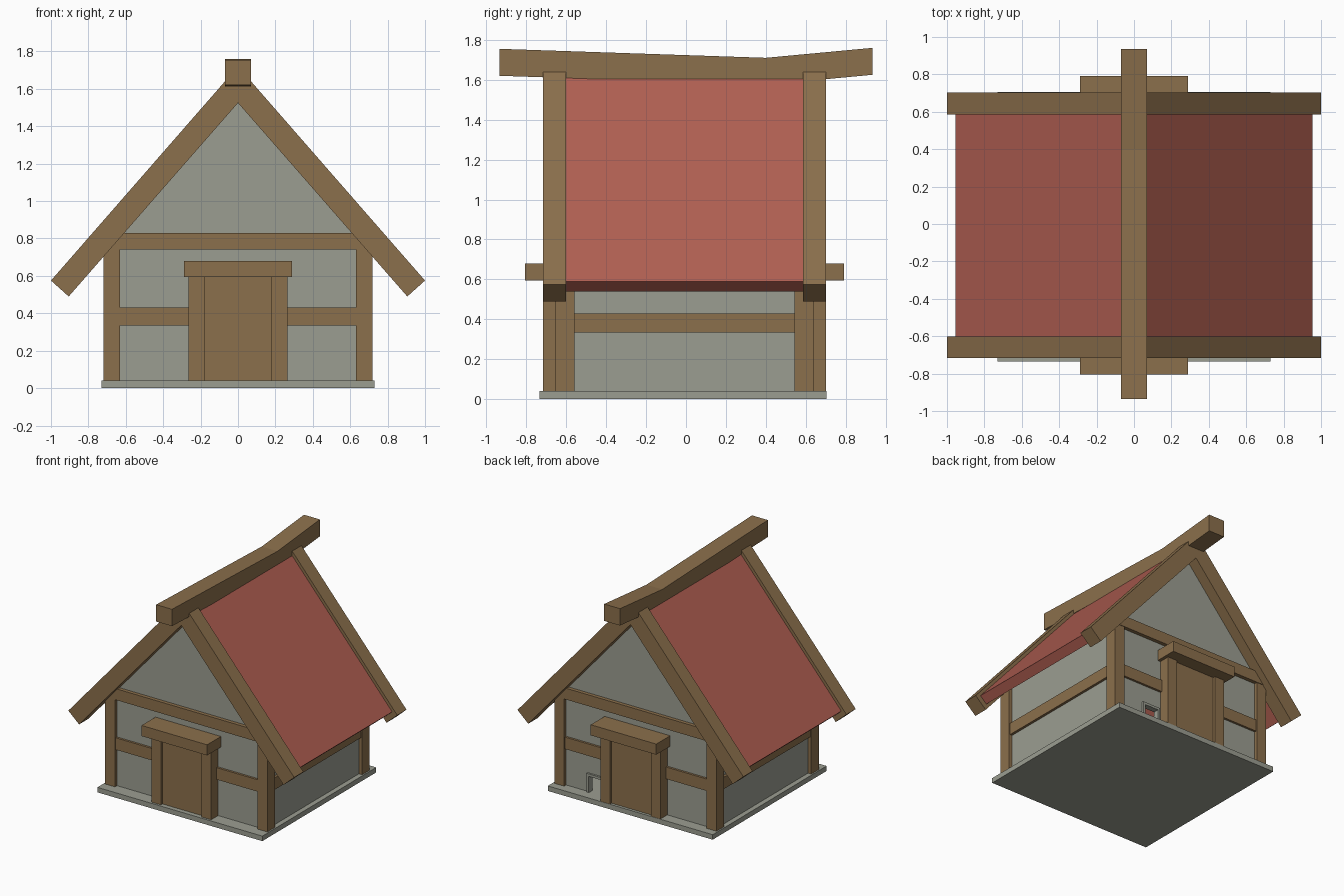
import bpy
import bmesh

if "Cube" in bpy.data.objects:
    bpy.data.objects.remove(bpy.data.objects["Cube"], do_unlink=True)


def make_material(name, color):
    mat = bpy.data.materials.new(name)
    mat.use_nodes = True
    mat.diffuse_color = color
    mat.node_tree.nodes["Principled BSDF"].inputs["Base Color"].default_value = color
    return mat


WOOD = make_material("brown wood", (0.26, 0.16, 0.072, 1))
STONE = make_material("grey plaster", (0.33, 0.34, 0.285, 1))
RED = make_material("red roofing", (0.44, 0.115, 0.085, 1))


def prism(name, mat, outline, start, end, axis="y"):
    """Extrude an outline along y (outline is x, z) or x (outline is y, z)."""
    bm = bmesh.new()

    def ring(d):
        return [bm.verts.new((a, d, b) if axis == "y" else (d, a, b)) for a, b in outline]

    near, far = ring(start), ring(end)
    bm.faces.new(near)
    bm.faces.new(far[::-1])
    count = len(outline)
    for i in range(count):
        j = (i + 1) % count
        bm.faces.new((near[j], near[i], far[i], far[j]))
    bmesh.ops.recalc_face_normals(bm, faces=bm.faces)
    mesh = bpy.data.meshes.new(name)
    bm.to_mesh(mesh)
    bm.free()
    mesh.materials.append(mat)
    obj = bpy.data.objects.new(name, mesh)
    bpy.context.collection.objects.link(obj)
    return obj


def box(name, mat, x, y, z):
    outline = [(x[0], z[0]), (x[1], z[0]), (x[1], z[1]), (x[0], z[1])]
    return prism(name, mat, outline, *y)


def flip(span, side):
    return tuple(sorted(v * side for v in span))


FLOOR = 0.04
MID = (0.335, 0.43)

# Foundation slab
box("foundation", STONE, (-0.73, 0.73), (-0.735, 0.705), (0, FLOOR))

# Gable walls; the back one has a small square opening at floor level
gable = [(0.69, FLOOR), (0.69, 0.75), (0, 1.55), (-0.69, 0.75), (-0.69, FLOOR)]
opening = [(0.30, FLOOR), (0.30, 0.17), (0.42, 0.17), (0.42, FLOOR)]
prism("front_wall", STONE, gable, -0.63, -0.60)
prism("back_wall", STONE, gable + opening, 0.585, 0.615)
for name, x, z in (("left", (0.42, 0.44), (FLOOR, 0.19)),
                   ("right", (0.28, 0.30), (FLOOR, 0.19)),
                   ("top", (0.30, 0.42), (0.17, 0.19))):
    box("opening_frame_" + name, STONE, x, (0.60, 0.63), z)

# Side walls, side beams, roof slopes
for side, label in ((1, "left"), (-1, "right")):
    box(label + "_wall", STONE, flip((0.66, 0.69), side), (-0.61, 0.595), (FLOOR, 0.75))
    box(label + "_beam", WOOD, flip((0.67, 0.71), side), (-0.56, 0.55), MID)
    slope = [(0, 1.683), (0.955, 0.59), (0.898, 0.54), (0, 1.567)]
    prism(label + "_roof", RED, [(x * side, z) for x, z in slope], -0.61, 0.595)

# Timber frame, doors and rafters at both ends: d is the distance from the middle
MIDDLE = -0.0075
for end, label in ((-1, "front"), (1, "back")):
    def depth(near, far):
        return tuple(sorted((MIDDLE + end * near, MIDDLE + end * far)))

    box(label + "_door", WOOD, (-0.20, 0.20), depth(0.61, 0.69), (FLOOR, 0.60))
    box(label + "_lintel", WOOD, (-0.29, 0.29), depth(0.61, 0.798), (0.595, 0.68))
    box(label + "_gable_beam", WOOD, (-0.70, 0.70), depth(0.60, 0.652), (0.74, 0.83))
    for side, hand in ((1, "left"), (-1, "right")):
        part = label + "_" + hand
        box(part + "_post", WOOD, flip((0.63, 0.718), side), depth(0.55, 0.648), (FLOOR, 0.745))
        box(part + "_door_post", WOOD, flip((0.18, 0.265), side), depth(0.61, 0.71), (FLOOR, 0.595))
        box(part + "_mid_beam", WOOD, flip((0.25, 0.64), side), depth(0.61, 0.64), MID)
        rafter = [(0, 1.72), (1, 0.575), (0.905, 0.49), (0, 1.525)]
        prism(part + "_rafter", WOOD, [(x * side, z) for x, z in rafter], *depth(0.593, 0.71))

# Bent ridge beam
ridge = [(-0.935, 1.62), (0.4, 1.575), (0.935, 1.625),
         (0.935, 1.76), (0.4, 1.71), (-0.935, 1.755)]
prism("ridge_beam", WOOD, ridge, -0.07, 0.07, axis="x")
